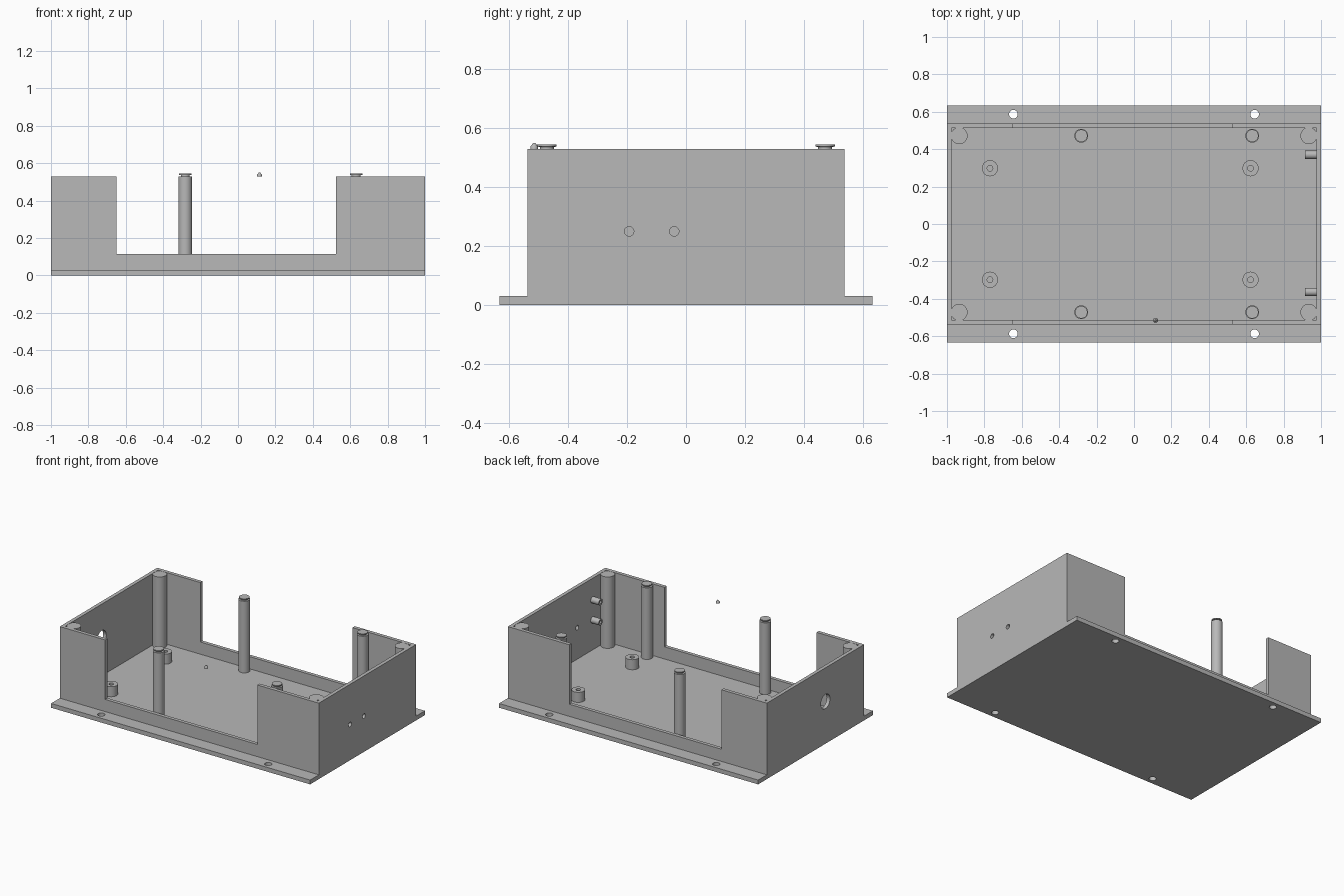
import bpy, bmesh, math
from mathutils import Matrix, Vector

old = bpy.data.objects.get("Cube")
if old:
    bpy.data.objects.remove(old, do_unlink=True)

grey = bpy.data.materials.new("plain grey")
grey.use_nodes = True
colour = (0.48, 0.48, 0.48, 1)
grey.diffuse_color = colour
grey.node_tree.nodes["Principled BSDF"].inputs["Base Color"].default_value = colour

FLOOR, TOP, SILL = 0.03, 0.53, 0.115
OUT_Y, IN_Y, IN_X = 0.537, 0.512, 0.975


def finish(bm, name, smooth=False):
    bmesh.ops.recalc_face_normals(bm, faces=bm.faces)
    mesh = bpy.data.meshes.new(name)
    bm.to_mesh(mesh)
    bm.free()
    mesh.materials.append(grey)
    ob = bpy.data.objects.new(name, mesh)
    bpy.context.collection.objects.link(ob)
    if smooth:
        bpy.ops.object.select_all(action='DESELECT')
        ob.select_set(True)
        bpy.context.view_layer.objects.active = ob
        bpy.ops.object.shade_smooth_by_angle(angle=math.radians(35))
    return ob


def box(name, lo, hi):
    lo, hi = Vector(lo), Vector(hi)
    bm = bmesh.new()
    bmesh.ops.create_cube(bm, size=1)
    bmesh.ops.scale(bm, vec=hi - lo, verts=bm.verts)
    bmesh.ops.translate(bm, vec=(lo + hi) / 2, verts=bm.verts)
    return finish(bm, name)


def lathe(name, profile, place, turn=None, closed=False, sides=32):
    """Spin a (radius, height) profile about z, then turn and place it."""
    bm = bmesh.new()
    verts = [bm.verts.new((r, 0, z)) for r, z in profile]
    pairs = list(zip(verts, verts[1:]))
    if closed:
        pairs.append((verts[-1], verts[0]))
    edges = [bm.edges.new(p) for p in pairs]
    bmesh.ops.spin(bm, geom=verts + edges, cent=(0, 0, 0), axis=(0, 0, 1),
                   angle=math.tau, steps=sides, use_duplicate=False)
    bmesh.ops.remove_doubles(bm, verts=bm.verts, dist=1e-5)
    if turn:
        bmesh.ops.transform(bm, matrix=turn, verts=bm.verts)
    bmesh.ops.translate(bm, vec=place, verts=bm.verts)
    return finish(bm, name, True)


def drill(ob, spots, radius, turn=None):
    """Cut round holes through a part."""
    cutters = []
    for spot in spots:
        rod = [(0, -0.1), (radius, -0.1), (radius, 0.1), (0, 0.1)]
        cutter = lathe("hole_cutter", rod, spot, turn)
        cutter.hide_render = True
        mod = ob.modifiers.new("hole", 'BOOLEAN')
        mod.operation, mod.solver, mod.object = 'DIFFERENCE', 'EXACT', cutter
        cutters.append(cutter)
    bpy.context.view_layer.update()
    graph = bpy.context.evaluated_depsgraph_get()
    mesh = bpy.data.meshes.new_from_object(ob.evaluated_get(graph))
    ob.modifiers.clear()
    ob.data = mesh
    for cutter in cutters:
        bpy.data.objects.remove(cutter, do_unlink=True)


sideways = Matrix.Rotation(math.pi / 2, 4, 'Y')
signs = (-1, 1)

# Base plate with mounting holes in its flanges
base = box("base_plate", (-1, -0.633, 0), (1, 0.633, FLOOR))
drill(base, [(0.645 * a, 0.587 * b, 0) for a in signs for b in signs], 0.023)

# End walls: two small holes on one side, one large cable hole on the other
left_wall = box("left_wall", (IN_X, -IN_Y, FLOOR), (1, IN_Y, TOP))
drill(left_wall, [(1, -0.193, 0.25), (1, -0.04, 0.25)], 0.016, sideways)
right_wall = box("right_wall", (-1, -IN_Y, FLOOR), (-IN_X, IN_Y, TOP))
drill(right_wall, [(-1, -0.11, 0.295)], 0.05, sideways)

# Long walls with a wide notch
outline = [(-1, FLOOR), (1, FLOOR), (1, TOP), (0.525, TOP),
           (0.525, SILL), (-0.65, SILL), (-0.65, TOP), (-1, TOP)]
for name, side in (("front_wall", -1), ("back_wall", 1)):
    bm = bmesh.new()
    face = bm.faces.new([bm.verts.new((x, side * IN_Y, z)) for x, z in outline])
    new = bmesh.ops.extrude_face_region(bm, geom=[face])["geom"]
    bmesh.ops.translate(bm, vec=(0, side * (OUT_Y - IN_Y), 0),
                        verts=[v for v in new if isinstance(v, bmesh.types.BMVert)])
    bm.faces.ensure_lookup_table()
    finish(bm, name)

# Corner posts, tall support posts with flanged tips, short standoffs
corner = [(0, FLOOR), (0.045, FLOOR), (0.045, TOP - 0.001), (0, TOP - 0.001)]
support = [(0, FLOOR), (0.037, FLOOR), (0.037, TOP), (0.024, TOP),
           (0.024, 0.536), (0.033, 0.538), (0.033, 0.545), (0, 0.545)]
standoff = [(0.043, FLOOR), (0.043, 0.1), (0.015, 0.1), (0.015, FLOOR)]
for b in signs:
    for x in (-0.935, 0.935):
        lathe("corner_post", corner, (x, 0.472 * b, 0))
    for x in (-0.282, 0.632):
        lathe("support_post", support, (x, 0.472 * b, 0))
    for x in (-0.77, 0.623):
        lathe("standoff", standoff, (x, 0.298 * b, 0), closed=True)

# Hollow pegs on the inside of the left wall
peg = [(0.022, 0), (0.022, 0.063), (0.01, 0.063), (0.01, 0)]
for y in (-0.363, 0.37):
    for z in (0.24, 0.38):
        lathe("wall_peg", peg, (0.913, y, z), sideways, closed=True)

# Small loose cone above the front sill
lathe("small_cone", [(0, 0.53), (0.013, 0.53), (0.013, 0.537), (0.004, 0.55), (0, 0.55)],
      (0.115, -0.515, 0), sides=16)
